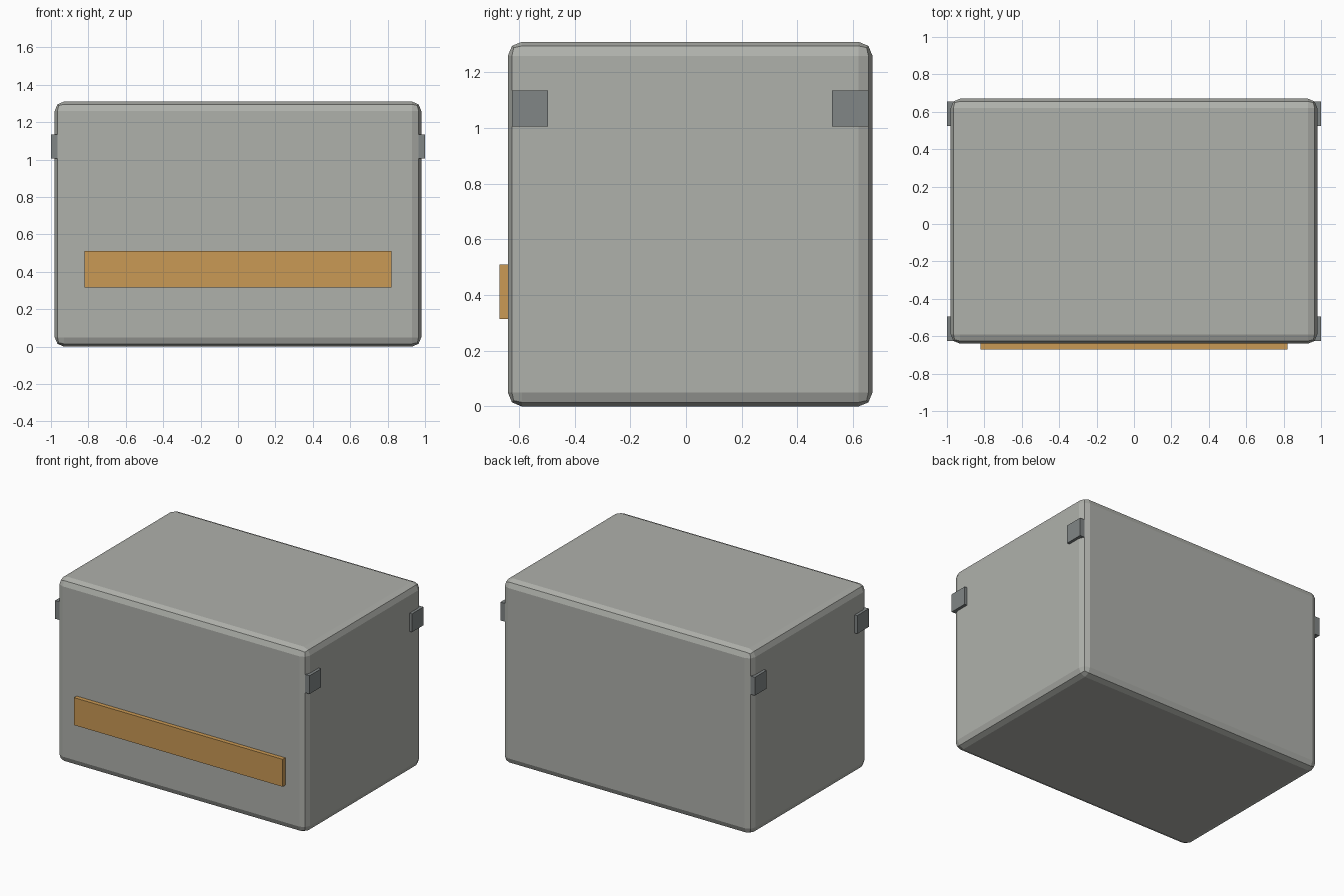
import bpy

default = bpy.data.objects.get("Cube")
if default:
    bpy.data.objects.remove(default, do_unlink=True)


def material(name, colour):
    mat = bpy.data.materials.new(name)
    mat.use_nodes = True
    mat.diffuse_color = colour
    shader = next(n for n in mat.node_tree.nodes if n.type == "BSDF_PRINCIPLED")
    shader.inputs["Base Color"].default_value = colour
    shader.inputs["Roughness"].default_value = 0.7
    return mat


def box(name, low, high, mat):
    """Axis-aligned box between two corners."""
    centre = [(a + b) / 2 for a, b in zip(low, high)]
    size = [b - a for a, b in zip(low, high)]
    bpy.ops.mesh.primitive_cube_add(size=1, location=centre)
    obj = bpy.context.object
    obj.name = name
    obj.scale = size
    bpy.ops.object.transform_apply(location=False, rotation=False, scale=True)
    obj.data.materials.append(mat)
    return obj


grey = material("warm grey", (0.43, 0.44, 0.41, 1))
steel = material("steel grey", (0.22, 0.24, 0.24, 1))
orange = material("orange", (0.59, 0.32, 0.09, 1))

# Main case with chamfered edges
case = box("case", (-0.98, -0.64, 0), (0.98, 0.67, 1.31), grey)
bevel = case.modifiers.new("Rounded edges", "BEVEL")
bevel.width = 0.05
bevel.segments = 2

# Raised strip across the front
box("front_strip", (-0.82, -0.67, 0.315), (0.82, -0.63, 0.51), orange)

# Four side latches, two on each side
for side, sign in (("left", 1), ("right", -1)):
    for end, y in (("front", -0.56), ("back", 0.59)):
        inner, outer = sorted((sign * 0.94, sign * 1.0))
        box(f"{side}_{end}_latch", (inner, y - 0.065, 1.005),
            (outer, y + 0.065, 1.135), steel)
